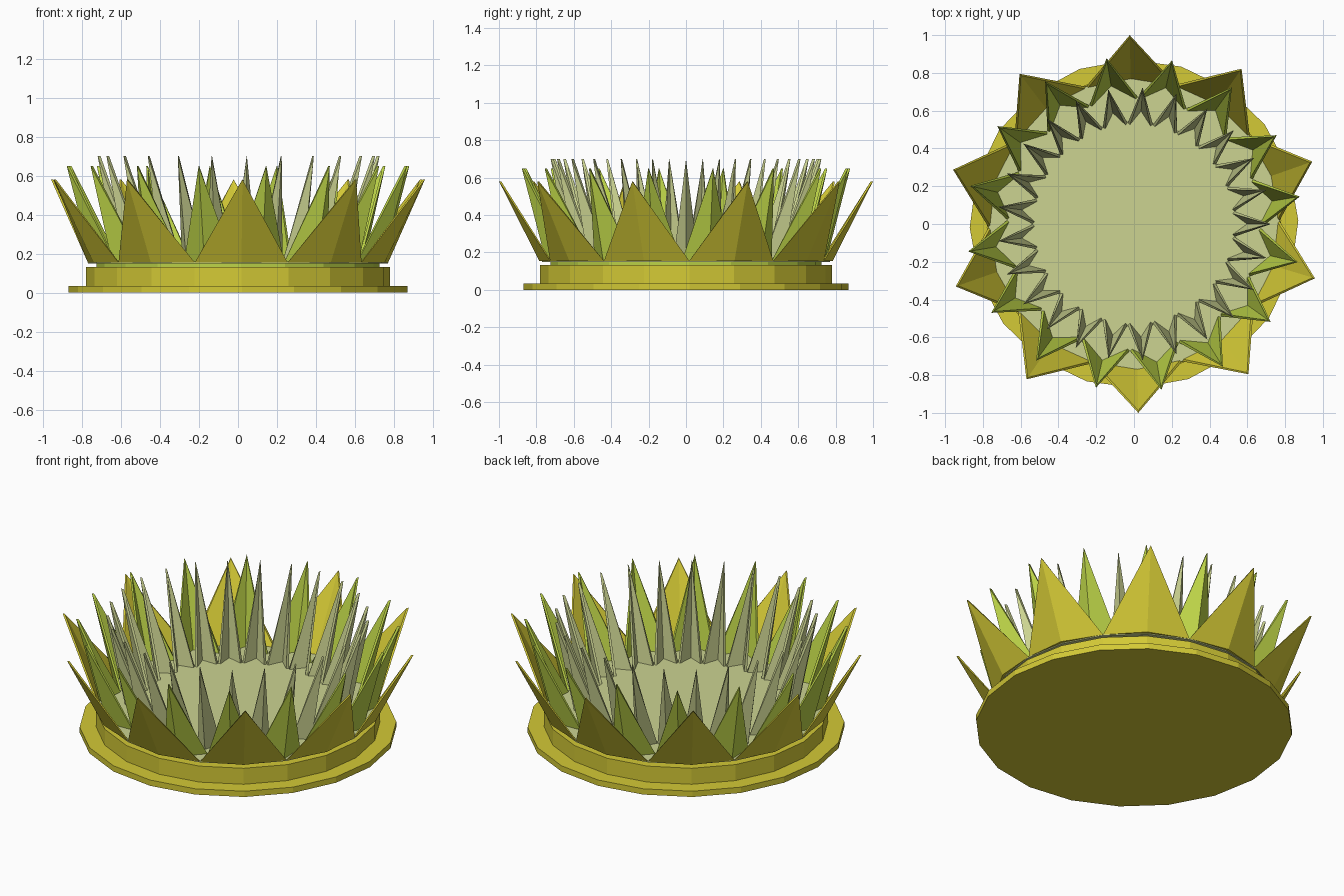
import bpy, bmesh, math
from mathutils import Vector

if "Cube" in bpy.data.objects:
    bpy.data.objects.remove(bpy.data.objects["Cube"])


def material(name, rgb):
    m = bpy.data.materials.new(name)
    lin = [((c + 0.055) / 1.055) ** 2.4 for c in rgb]
    m.diffuse_color = (*lin, 1)
    m.use_nodes = True
    m.node_tree.nodes["Principled BSDF"].inputs["Base Color"].default_value = m.diffuse_color
    return m


YELLOW = material("olive yellow", (0.83, 0.79, 0.21))
GREEN = material("leaf green", (0.74, 0.83, 0.28))
PALE = material("pale sage", (0.80, 0.83, 0.57))


def polar(r, deg, z):
    a = math.radians(deg)
    return Vector((r * math.cos(a), r * math.sin(a), z))


def finish(name, bm, mat):
    bmesh.ops.recalc_face_normals(bm, faces=bm.faces)
    me = bpy.data.meshes.new(name)
    bm.to_mesh(me)
    bm.free()
    me.materials.append(mat)
    ob = bpy.data.objects.new(name, me)
    bpy.context.collection.objects.link(ob)
    return ob


def disc(name, r, z0, z1, mat, sides=20, phase=1.3):
    """Flat-sided disc between two heights."""
    bm = bmesh.new()
    ring = [polar(r, phase + 360 * i / sides, z0) for i in range(sides)]
    low = [bm.verts.new(p) for p in ring]
    top = [bm.verts.new((p.x, p.y, z1)) for p in ring]
    bm.faces.new(low[::-1])
    bm.faces.new(top)
    for i in range(sides):
        j = (i + 1) % sides
        bm.faces.new((low[i], low[j], top[j], top[i]))
    return finish(name, bm, mat)


def petal_ring(name, n, phase, r_corner, r_fold, r_tip, z0, z_tip, thick, mat):
    """Ring of pointed petals, each folded outwards along its middle."""
    bm = bmesh.new()
    half = 180 / n
    for i in range(n):
        a = phase + 360 * i / n
        inner = [polar(r_corner, a - half, z0), polar(r_fold, a, z0),
                 polar(r_corner, a + half, z0), polar(r_tip, a, z_tip)]
        # inner skin is shifted towards the axis to give thickness
        back = polar(1, a, 0) * thick
        side = polar(1, a + 90, 0) * thick
        outer = [bm.verts.new(p) for p in inner]
        skin = [bm.verts.new(inner[0] - back * 0.6 + side * 0.8),
                bm.verts.new(inner[1] - back * 1.5),
                bm.verts.new(inner[2] - back * 0.6 - side * 0.8),
                bm.verts.new(inner[3] - back)]
        o, s = outer, skin
        for f in ((o[0], o[1], o[3]), (o[1], o[2], o[3]),
                  (s[1], s[0], s[3]), (s[2], s[1], s[3]),
                  (o[0], o[3], s[3], s[0]), (o[3], o[2], s[2], s[3]),
                  (o[1], o[0], s[0], s[1]), (o[2], o[1], s[1], s[2])):
            bm.faces.new(f)
    return finish(name, bm, mat)


# stepped base
disc("base_plate", 0.87, 0.0, 0.035, YELLOW)
disc("base_drum", 0.78, 0.035, 0.132, YELLOW)
disc("neck_ring", 0.725, 0.132, 0.15, GREEN)
disc("bowl_floor", 0.77, 0.15, 0.16, PALE)

# three rows of petals, outside to inside
petal_ring("outer_petals", 10, 19.3, 0.77, 0.785, 1.0, 0.155, 0.58, 0.012, YELLOW)
petal_ring("middle_petals", 16, 9.4, 0.67, 0.76, 0.89, 0.155, 0.65, 0.014, GREEN)
petal_ring("inner_petals", 25, 0.0, 0.535, 0.62, 0.725, 0.155, 0.70, 0.015, PALE)
